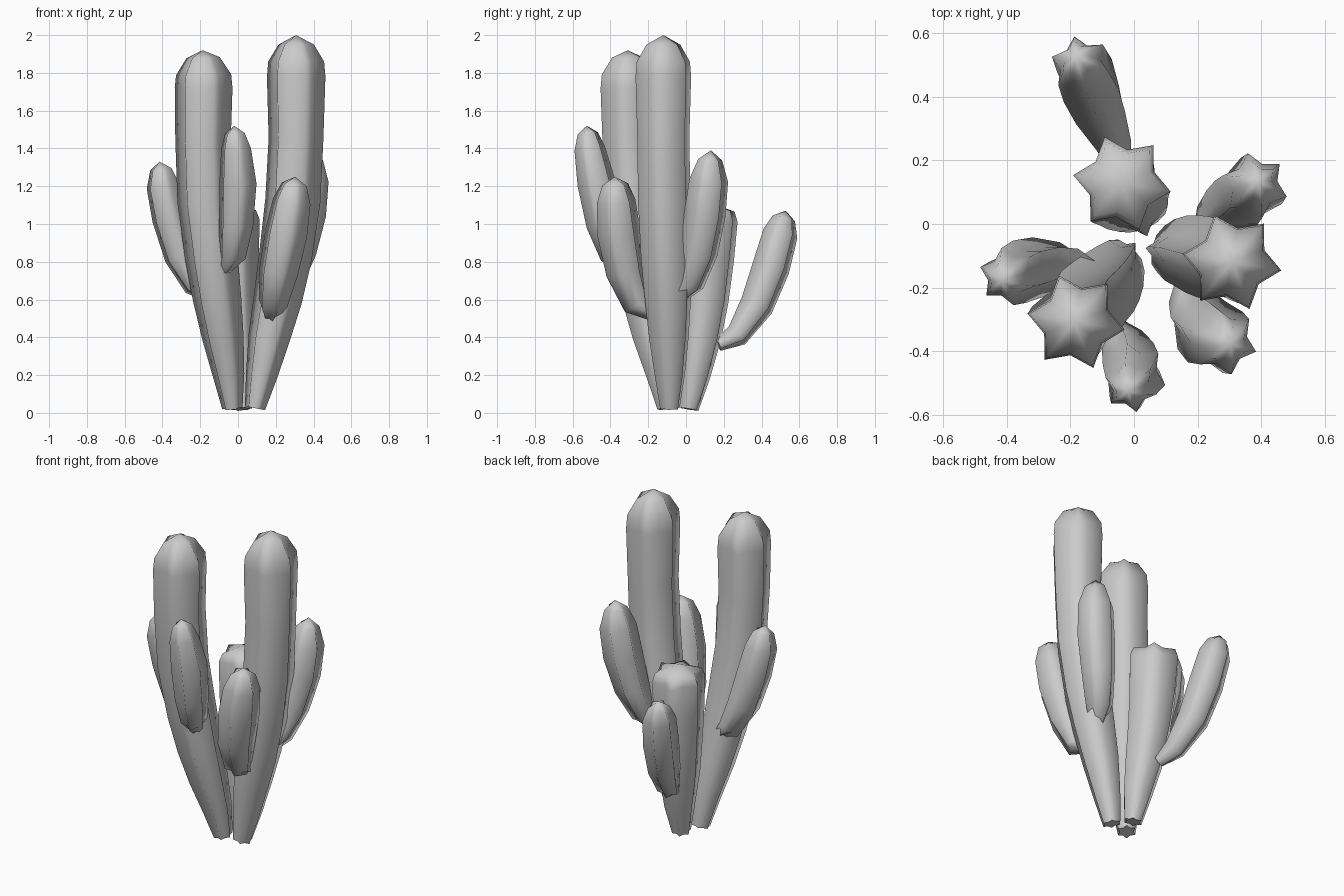
import bpy, bmesh, math
from mathutils import Vector

RIBS = 6
VALLEY = 0.69          # valley radius relative to rib radius
PHASE = math.radians(-9.5)


def stem(name, path, apex, phase=PHASE):
    """Sweep a six-ribbed star along (x, y, z, radius) points and close it at the apex."""
    bm = bmesh.new()
    pts = [Vector(p[:3]) for p in path] + [Vector(apex)]
    rings = []
    for i, p in enumerate(path):
        t = (pts[i + 1] - pts[max(i - 1, 0)]).normalized()
        u = (Vector((1, 0, 0)) - t * t.x).normalized()
        v = t.cross(u)
        ring = []
        for k in range(RIBS * 2):
            a = phase + math.pi * k / RIBS
            r = p[3] * (VALLEY if k % 2 else 1.0)
            ring.append(bm.verts.new(pts[i] + u * (r * math.cos(a)) + v * (r * math.sin(a))))
        rings.append(ring)
    n = RIBS * 2
    for lo, hi in zip(rings, rings[1:]):
        for k in range(n):
            bm.faces.new((lo[k], lo[(k + 1) % n], hi[(k + 1) % n], hi[k]))
    tip = bm.verts.new(apex)
    for k in range(n):
        bm.faces.new((rings[-1][k], rings[-1][(k + 1) % n], tip))
    for f in bm.faces:
        f.smooth = True
    bm.faces.new(rings[0][::-1])
    me = bpy.data.meshes.new(name)
    bm.to_mesh(me)
    bm.free()
    ob = bpy.data.objects.new(name, me)
    bpy.context.collection.objects.link(ob)
    return ob


# Main trunks, leaning out from a shared foot
stem("right_trunk", [
    (0.09, -0.085, 0.025, 0.055), (0.125, -0.085, 0.2, 0.085), (0.165, -0.09, 0.4, 0.112),
    (0.21, -0.095, 0.6, 0.13), (0.25, -0.105, 0.82, 0.142), (0.29, -0.115, 1.12, 0.148),
    (0.307, -0.12, 1.45, 0.147), (0.308, -0.12, 1.78, 0.157), (0.308, -0.12, 1.86, 0.15),
    (0.308, -0.12, 1.95, 0.095)], (0.308, -0.12, 2.0))
stem("left_trunk", [
    (-0.03, -0.1, 0.025, 0.055), (-0.05, -0.13, 0.2, 0.085), (-0.08, -0.175, 0.4, 0.112),
    (-0.11, -0.215, 0.6, 0.13), (-0.14, -0.25, 0.82, 0.142), (-0.175, -0.285, 1.12, 0.148),
    (-0.185, -0.303, 1.45, 0.149), (-0.182, -0.307, 1.72, 0.155), (-0.182, -0.307, 1.79, 0.148),
    (-0.185, -0.307, 1.88, 0.09)], (-0.187, -0.307, 1.92))
stem("back_trunk", [
    (0.02, 0.015, 0.02, 0.055), (0.01, 0.045, 0.2, 0.09), (-0.01, 0.075, 0.4, 0.118),
    (-0.025, 0.1, 0.6, 0.134), (-0.035, 0.117, 0.82, 0.147),
    (-0.038, 0.128, 1.02, 0.155), (-0.038, 0.13, 1.07, 0.135)], (-0.04, 0.13, 1.11))

# Side arms, each starting inside its parent trunk
arms = {
    "left_arm": ([(-0.14, -0.15, 0.62, 0.04), (-0.22, -0.13, 0.68, 0.075),
                  (-0.3, -0.135, 0.83, 0.095), (-0.36, -0.15, 1.03, 0.1),
                  (-0.397, -0.165, 1.2, 0.092), (-0.408, -0.172, 1.29, 0.06)],
                 (-0.415, -0.178, 1.33)),
    "front_arm": ([(-0.07, -0.32, 0.76, 0.035), (-0.03, -0.385, 0.84, 0.075),
                   (-0.01, -0.435, 1.0, 0.095), (0.0, -0.475, 1.22, 0.103),
                   (-0.01, -0.51, 1.4, 0.083), (-0.017, -0.52, 1.48, 0.055)],
                  (-0.02, -0.525, 1.52)),
    "front_right_arm": ([(0.175, -0.16, 0.52, 0.04), (0.185, -0.26, 0.58, 0.08),
                         (0.215, -0.32, 0.75, 0.107), (0.255, -0.355, 0.95, 0.117),
                         (0.285, -0.37, 1.12, 0.105), (0.298, -0.375, 1.21, 0.07)],
                        (0.303, -0.378, 1.25)),
    "back_right_arm": ([(0.22, -0.06, 0.6, 0.04), (0.27, 0.02, 0.69, 0.08),
                        (0.32, 0.07, 0.85, 0.1), (0.36, 0.1, 1.05, 0.112),
                        (0.38, 0.12, 1.23, 0.105), (0.388, 0.128, 1.34, 0.065)],
                       (0.39, 0.132, 1.39)),
    "back_left_arm": ([(-0.04, 0.17, 0.36, 0.035), (-0.07, 0.27, 0.41, 0.065),
                       (-0.115, 0.375, 0.57, 0.092), (-0.145, 0.45, 0.77, 0.102),
                       (-0.168, 0.5, 0.95, 0.095), (-0.178, 0.518, 1.03, 0.062)],
                      (-0.183, 0.528, 1.07)),
}
for name, (path, apex) in arms.items():
    stem(name, path, apex, math.radians(-18))
